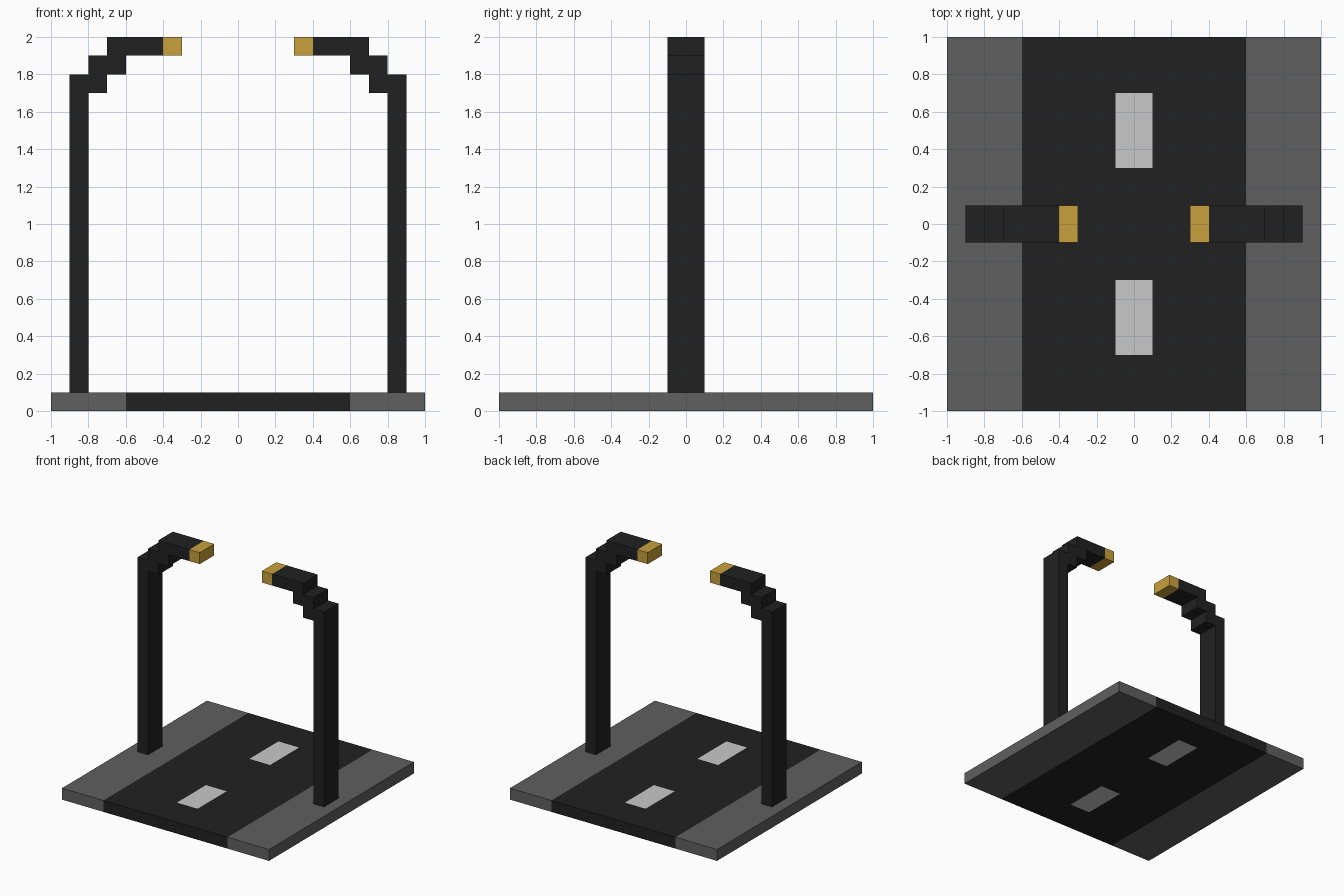
import bpy, bmesh
from mathutils import Vector

if "Cube" in bpy.data.objects:
    bpy.data.objects.remove(bpy.data.objects["Cube"])


def material(name, rgb):
    m = bpy.data.materials.new(name)
    m.diffuse_color = (*rgb, 1)
    m.use_nodes = True
    m.node_tree.nodes["Principled BSDF"].inputs["Base Color"].default_value = m.diffuse_color
    return m


BLACK = material("asphalt black", (0.0155, 0.0155, 0.0155))
GREY = material("pavement grey", (0.115, 0.115, 0.115))
WHITE = material("road marking white", (0.584, 0.584, 0.584))
GOLD = material("lamp gold", (0.584, 0.352, 0.045))


def finish(name, bm, mats):
    bmesh.ops.recalc_face_normals(bm, faces=bm.faces)
    me = bpy.data.meshes.new(name)
    bm.to_mesh(me)
    bm.free()
    for m in mats:
        me.materials.append(m)
    ob = bpy.data.objects.new(name, me)
    bpy.context.collection.objects.link(ob)
    return ob


def prism(points, y0, y1):
    """Extrude an (x, z) outline from y0 to y1."""
    bm = bmesh.new()
    face = bm.faces.new([bm.verts.new((x, y0, z)) for x, z in points])
    ext = bmesh.ops.extrude_face_region(bm, geom=[face])
    verts = [v for v in ext["geom"] if isinstance(v, bmesh.types.BMVert)]
    bmesh.ops.translate(bm, verts=verts, vec=(0, y1 - y0, 0))
    return bm


def box(x0, x1, y0, y1, z0, z1):
    return prism([(x0, z0), (x1, z0), (x1, z1), (x0, z1)], y0, y1)


# Road slab, cut so the dashes are faces on its top and underside
bm = box(-0.6, 0.6, -1, 1, 0, 0.1)
cuts = [((x, 0, 0), (1, 0, 0)) for x in (-0.1, 0.1)]
cuts += [((0, y, 0), (0, 1, 0)) for y in (-0.7, -0.3, 0.3, 0.7)]
for co, no in cuts:
    bmesh.ops.bisect_plane(bm, geom=bm.verts[:] + bm.edges[:] + bm.faces[:],
                           plane_co=Vector(co), plane_no=Vector(no))
bm.normal_update()
for f in bm.faces:
    c = f.calc_center_median()
    if abs(f.normal.z) > 0.5 and abs(c.x) < 0.1 and 0.3 < abs(c.y) < 0.7:
        f.material_index = 1
finish("road", bm, [BLACK, WHITE])

# Stepped lamp post outline, right-hand side
POST = [(0.8, 0.1), (0.9, 0.1), (0.9, 1.8), (0.8, 1.8), (0.8, 1.9), (0.7, 1.9),
        (0.7, 2.0), (0.4, 2.0), (0.4, 1.9), (0.6, 1.9), (0.6, 1.8), (0.7, 1.8),
        (0.7, 1.7), (0.8, 1.7)]

# Pavement, lamp post and lamp on each side
for side, s in (("left", -1), ("right", 1)):
    finish(side + "_pavement", box(s * 0.6, s * 1.0, -1, 1, 0, 0.1), [GREY])
    finish(side + "_lamp_post", prism([(s * x, z) for x, z in POST], -0.1, 0.1), [BLACK])
    finish(side + "_lamp", box(s * 0.3, s * 0.4, -0.1, 0.1, 1.9, 2.0), [GOLD])
